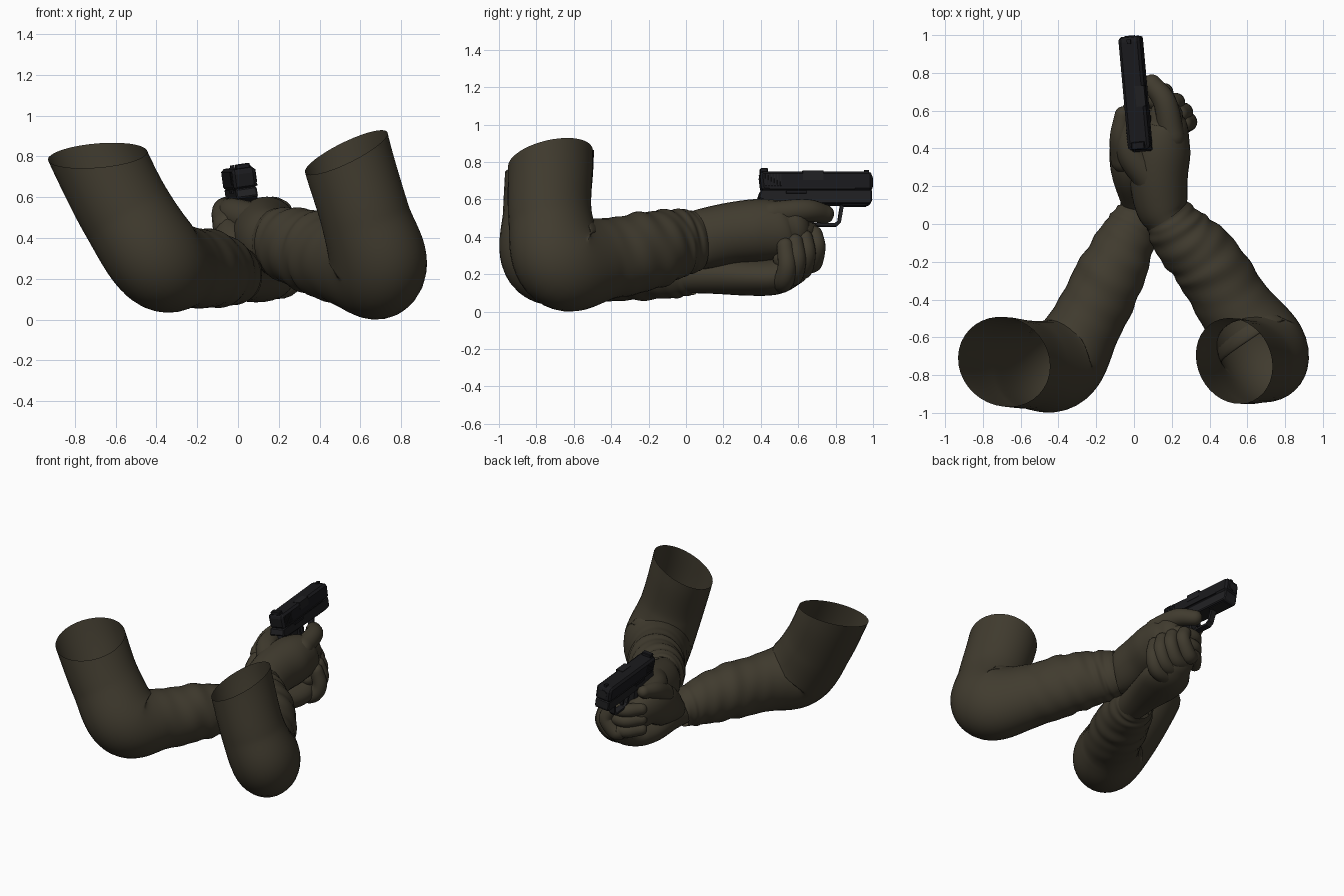
import bpy, bmesh, math
from mathutils import Vector, Matrix

cube = bpy.data.objects.get("Cube")
if cube:
    bpy.data.objects.remove(cube, do_unlink=True)


def material(name, rgb):
    m = bpy.data.materials.new(name)
    m.use_nodes = True
    m.diffuse_color = (*rgb, 1)
    b = m.node_tree.nodes["Principled BSDF"]
    b.inputs["Base Color"].default_value = (*rgb, 1)
    b.inputs["Roughness"].default_value = 0.8
    return m


CLOTH = material("dark olive cloth", (0.052, 0.044, 0.028))
STEEL = material("black steel", (0.010, 0.010, 0.012))
POLYMER = material("charcoal polymer", (0.014, 0.014, 0.016))


def finish(name, bm, mat, smooth):
    bmesh.ops.recalc_face_normals(bm, faces=bm.faces)
    me = bpy.data.meshes.new(name)
    bm.to_mesh(me)
    bm.free()
    me.materials.append(mat)
    for p in me.polygons:
        p.use_smooth = smooth
    ob = bpy.data.objects.new(name, me)
    bpy.context.collection.objects.link(ob)
    return ob


def spline(pts, u):
    """Catmull-Rom point at parameter u in 0..1."""
    n = len(pts) - 1
    f = min(u * n, n - 1e-6)
    i = int(f)
    t = f - i
    p1, p2 = pts[i], pts[i + 1]
    p0 = pts[i - 1] if i else 2 * p1 - p2
    p3 = pts[i + 2] if i + 2 <= n else 2 * p2 - p1
    return 0.5 * (2 * p1 + (p2 - p0) * t + (2 * p0 - 5 * p1 + 4 * p2 - p3) * t * t
                  + (3 * p1 - p0 - 3 * p2 + p3) * t ** 3)


def loft(name, path, ref, rings=16, sides=20, closed=True, fold=None, cut=None):
    """Tube through (x, y, z, radius along ref, other radius) points."""
    ctr = [Vector(p[:3]) for p in path]
    rad = [Vector((p[3], p[-1], 0)) for p in path]
    ref = Vector(ref).normalized()
    stations = []
    for i in range(rings + 1):
        u = i / rings
        tan = (spline(ctr, min(1, u + .01)) - spline(ctr, max(0, u - .01))).normalized()
        stations.append((spline(ctr, u), tan, spline(rad, u), u))
    if closed:
        def dome(st, sign):
            c, t, r, u = st
            out = []
            for k in range(1, 5):
                a = k * math.pi / 8.5
                out.append((c + t * sign * min(r.x, r.y) * math.sin(a), t, r * math.cos(a), u))
            return out
        stations = dome(stations[0], -1)[::-1] + stations + dome(stations[-1], 1)
    bm = bmesh.new()
    loops = []
    for c, t, r, u in stations:
        side = (ref - t * ref.dot(t)).normalized()
        up = t.cross(side)
        ring = []
        for k in range(sides):
            a = 2 * math.pi * k / sides
            s = 1 + (fold(u, a) if fold else 0)
            ring.append(bm.verts.new(c + side * r.x * s * math.cos(a) + up * r.y * s * math.sin(a)))
        loops.append(ring)
    for a, b in zip(loops, loops[1:]):
        for k in range(sides):
            j = (k + 1) % sides
            bm.faces.new((a[k], a[j], b[j], b[k]))
    if closed:
        bm.faces.new(loops[0])
        bm.faces.new(loops[-1])
    if cut:
        bmesh.ops.bisect_plane(bm, geom=bm.verts[:] + bm.edges[:] + bm.faces[:],
                               plane_co=cut[0], plane_no=cut[1], clear_outer=True)
    return finish(name, bm, CLOTH, True)


# Sleeves: open at the shoulder, with slanting folds towards the cuff
def wrinkles(u, a):
    amount = max(0, min(1, (u - .52) / .2))
    return amount * (.020 * math.sin(58 * u + 2.4 * math.sin(a + .6))
                     + .016 * math.sin(97 * u + 3 * math.cos(a + 1)))


loft("right_sleeve", [(.47, -.725, 1.08, .215, .232), (.535, -.725, .8, .215, .232),
                      (.625, -.725, .5, .215, .23), (.68, -.655, .275, .232, .268),
                      (.535, -.44, .28, .198, .22), (.39, -.21, .325, .188, .21),
                      (.25, -.06, .365, .165, .185), (.175, .045, .38, .128, .165)],
     (.8, .55, .15), rings=96, sides=36, closed=False, fold=wrinkles,
     cut=((.54, -.72, .825), (-.5, -.25, 1)))
loft("left_sleeve", [(-.79, -.725, 1.03, .228, .238), (-.682, -.73, .79, .228, .238),
                     (-.55, -.745, .53, .228, .235), (-.39, -.735, .295, .23, .25),
                     (-.26, -.54, .258, .19, .205), (-.13, -.28, .248, .182, .19),
                     (-.025, -.05, .22, .145, .15), (.015, .06, .2, .108, .112)],
     (.85, -.45, .35), rings=96, sides=36, closed=False, fold=wrinkles,
     cut=((-.68, -.73, .805), (-.1, -.25, 1)))

# Gripping hand
X = (1, 0, 0)
loft("right_hand", [(.175, .02, .38, .115, .15), (.145, .1, .39, .14, .162), (.13, .25, .42, .155, .165),
                    (.14, .4, .435, .16, .168), (.165, .52, .44, .125, .15),
                    (.17, .57, .45, .09, .12)], X, rings=24, sides=28)
loft("right_index_finger", [(.2, .46, .52, .07), (.165, .64, .54, .062), (.095, .74, .522, .052)], X)
for i in range(3):
    z = .43 - .075 * i
    loft(f"right_grip_finger_{i + 1}", [(.2, .52, z, .055), (.16, .63, z, .05),
                                        (.04, .66, z, .048), (-.04, .58, z, .042)], (0, 0, 1))
loft("right_thumb", [(.09, .24, .48, .09), (-.02, .38, .52, .075), (-.06, .56, .55, .045)], X)

# Supporting hand, cupped below
loft("left_hand", [(.02, 0, .2, .1, .1), (.05, .16, .195, .122, .1), (.08, .35, .185, .16, .1),
                   (.11, .48, .19, .16, .098), (.12, .57, .23, .12, .09)], X, rings=24, sides=28)
loft("left_palm_heel", [(.015, .14, .25, .09), (-.03, .3, .35, .095, .14), (-.035, .44, .4, .088, .13),
                        (.0, .55, .38, .08, .12)], X)
loft("left_thumb", [(-.055, .34, .46, .07), (-.07, .46, .53, .058), (-.06, .58, .56, .042)], X)
for i in range(4):
    y = .53 + .052 * i
    reach = .295 - .012 * i - .01 * i * i
    lift = .035 * i
    loft(f"left_finger_{i + 1}", [(.06, y - .03, .17 + lift, .055), (reach - .07, y - .01, .16 + lift, .055),
                                  (reach - .01, y + .01, .24 + lift, .05),
                                  (reach - .03, y, .35 + lift * .6, .045)], (0, 1, 0))

# Pistol, built along y and then turned into the hands
PLACE = (Matrix.Translation((.01, .69, .66)) @ Matrix.Rotation(math.radians(5.2), 4, 'Z')
         @ Matrix.Rotation(math.radians(-8), 4, 'Y') @ Matrix.Translation((0, -.69, -.66)))


def plate(name, profile, width, mat, x=0, bevel=.006):
    """Side outline in y, z extruded across x."""
    bm = bmesh.new()
    face = bm.faces.new([bm.verts.new((x - width / 2, y, z)) for y, z in profile])
    new = bmesh.ops.extrude_face_region(bm, geom=[face])["geom"]
    bmesh.ops.translate(bm, verts=[v for v in new if isinstance(v, bmesh.types.BMVert)], vec=(width, 0, 0))
    if bevel:
        bmesh.ops.bevel(bm, geom=bm.edges[:], offset=bevel, segments=1, affect='EDGES')
    bm.transform(PLACE)
    return finish(name, bm, mat, False)


def block(name, y0, y1, z0, z1, width, mat, x=0, bevel=0):
    return plate(name, [(y0, z0), (y1, z0), (y1, z1), (y0, z1)], width, mat, x, bevel)


plate("slide", [(.4, .64), (.995, .64), (.995, .73), (.98, .745), (.4, .745), (.39, .73)],
      .115, STEEL, bevel=.014)
plate("frame", [(.38, .6), (.43, .58), (.7, .57), (.98, .57), (.992, .585), (.992, .645), (.395, .645)],
      .105, POLYMER)
plate("grip", [(.44, .62), (.6, .62), (.56, .3), (.4, .3)], .09, POLYMER, bevel=.015)
block("rear_sight", .395, .435, .74, .765, .07, STEEL, bevel=.004)
block("front_sight", .955, .98, .74, .757, .02, STEEL)
block("ejection_port", .62, .73, .695, .748, .05, POLYMER, x=.034)
block("accessory_rail", .83, .965, .563, .575, .08, POLYMER)
block("trigger", .69, .705, .49, .58, .025, STEEL)
for side in (-1, 1):
    block("slide_rail", .44, .9, .648, .656, .008, POLYMER, x=side * .058)
    block("slide_lever", .53, .64, .625, .64, .014, STEEL, x=side * .054)
    for i in range(6):
        y = .418 + i * .016
        block("slide_serration", y, y + .007, .665, .73, .006, POLYMER, x=side * .058)

# Muzzle
bm = bmesh.new()
bmesh.ops.create_cone(bm, cap_ends=True, segments=16, radius1=.028, radius2=.028, depth=.03,
                      matrix=PLACE @ Matrix.Translation((0, .984, .692)) @ Matrix.Rotation(math.pi / 2, 4, 'X'))
finish("barrel", bm, POLYMER, False)

# Trigger guard: a bent strip below the frame
outer = [(.63, .58), (.64, .48), (.67, .455), (.8, .452), (.825, .475), (.845, .58)]
inner = [(.825, .58), (.808, .482), (.79, .468), (.68, .47), (.658, .49), (.65, .58)]
plate("trigger_guard", outer + inner, .04, POLYMER, bevel=0)
